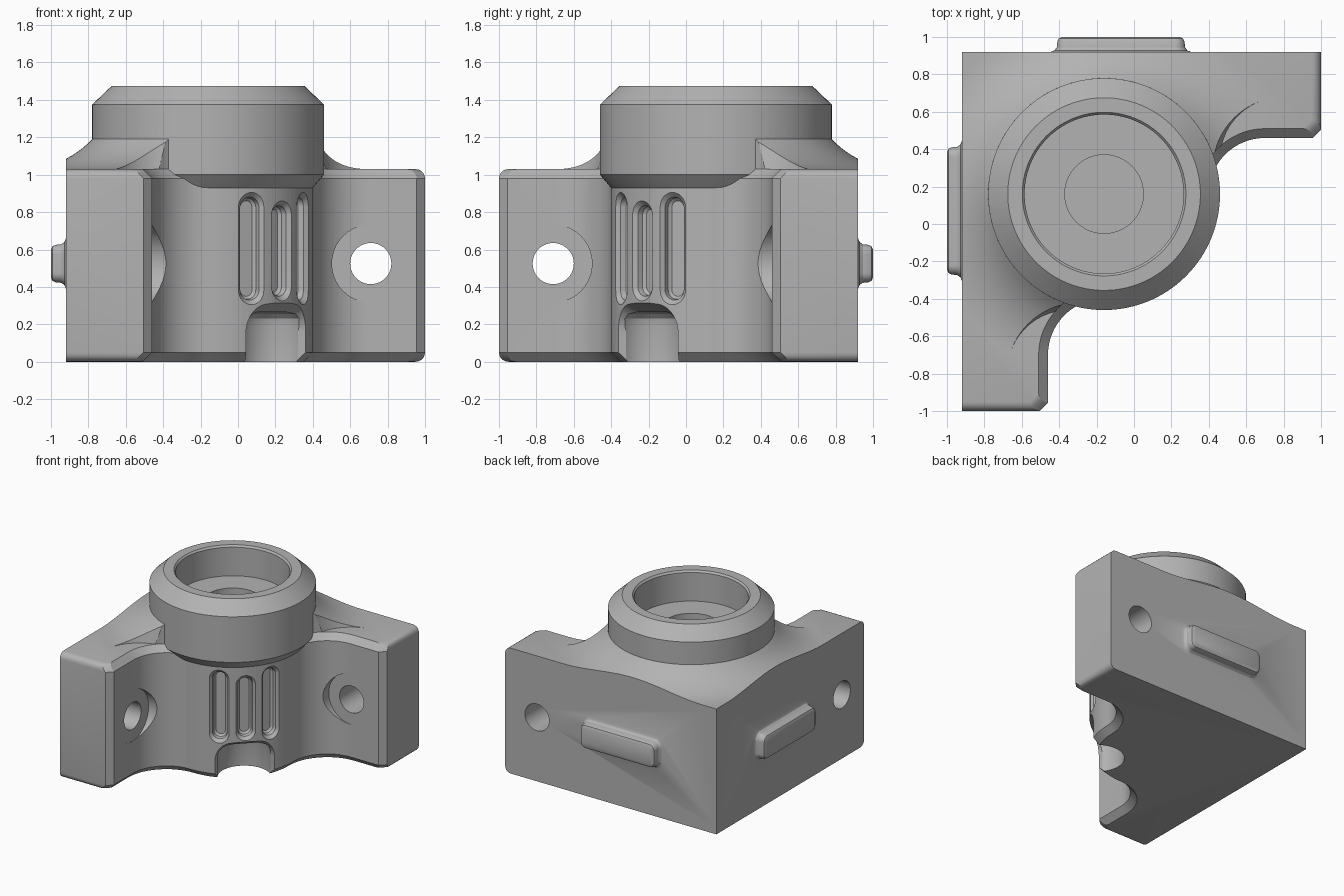
import bpy, bmesh
from math import sin, cos, pi, radians, sqrt
from mathutils import Vector

if "Cube" in bpy.data.objects:
    bpy.data.objects.remove(bpy.data.objects["Cube"])

grey = bpy.data.materials.new("plain_grey")
grey.use_nodes = True
grey.diffuse_color = (0.45, 0.45, 0.45, 1)
grey.node_tree.nodes["Principled BSDF"].inputs["Base Color"].default_value = grey.diffuse_color

AXIS = Vector((-0.16, 0.16, 0))
TOP = 1.03
MID = 0.525


def loft(name, rings):
    """Closed solid skinned through rings of equal point count."""
    bm = bmesh.new()
    loops = [[bm.verts.new(p) for p in ring] for ring in rings]
    n = len(loops[0])
    for a, b in zip(loops, loops[1:]):
        for i in range(n):
            j = (i + 1) % n
            bm.faces.new((a[i], a[j], b[j], b[i]))
    bm.faces.new(loops[0])
    bm.faces.new(loops[-1])
    bmesh.ops.remove_doubles(bm, verts=bm.verts, dist=1e-5)
    bmesh.ops.recalc_face_normals(bm, faces=bm.faces)
    mesh = bpy.data.meshes.new(name)
    bm.to_mesh(mesh)
    bm.free()
    mesh.materials.append(grey)
    ob = bpy.data.objects.new(name, mesh)
    bpy.context.collection.objects.link(ob)
    return ob


def boolean(target, other, operation):
    mod = target.modifiers.new(operation, 'BOOLEAN')
    mod.operation, mod.solver, mod.object = operation, 'EXACT', other
    bpy.context.view_layer.objects.active = target
    bpy.ops.object.modifier_apply(modifier=mod.name)
    bpy.data.objects.remove(other)


def turned(name, profile, centre=AXIS, n=96):
    """Solid of revolution about a vertical axis from (radius, z) pairs."""
    return loft(name, [[centre + Vector((r * cos(2 * pi * i / n), r * sin(2 * pi * i / n), z))
                        for i in range(n)] for r, z in profile])


def rounded(name, origin, angle, sections, seg=10):
    """Loft of upright rounded rectangles: (distance, half width, low z, high z, corner)."""
    out = Vector((cos(angle), sin(angle), 0))
    side = Vector((-sin(angle), cos(angle), 0))
    rings = []
    for dist, hw, z0, z1, rad in sections:
        ring = []
        for k, (u, z) in enumerate(((hw - rad, z1 - rad), (rad - hw, z1 - rad),
                                    (rad - hw, z0 + rad), (hw - rad, z0 + rad))):
            for i in range(seg + 1):
                t = pi / 2 * (k + i / seg)
                ring.append(origin + out * dist + side * (u + rad * cos(t))
                            + Vector((0, 0, z + rad * sin(t))))
        rings.append(ring)
    return loft(name, rings)


def outline(z, d=0.0, e=0.0):
    """Plan of the block, with inner side inset by d and arm ends by e."""
    half = [(1 - e, 0.92), (1 - e, 0.505 + d), (0.955 - e, 0.46 + d)]
    for i in range(17):
        t = pi / 2 * (1 + i / 16)
        half.append((0.7 + (0.3 + d) * cos(t), 0.16 + (0.3 + d) * sin(t)))
    for i in range(1, 13):
        t = -pi / 4 * i / 12
        half.append((AXIS.x + (0.56 - d) * cos(t), AXIS.y + (0.56 - d) * sin(t)))
    pts = [(-0.92, 0.92)] + half + [(-y, -x) for x, y in reversed(half[:-1])]
    return [Vector((x, y, z)) for x, y in pts]


# Corner block: chamfered inner side, rounded arm ends
C, STEPS = 0.05, 5
rings = []
for i in range(STEPS + 1):
    t = pi / 2 * i / STEPS
    rings.append(outline(C * (1 - cos(t)), C * cos(t), C * (1 - sin(t))))
for i in range(STEPS + 1):
    t = pi / 2 * i / STEPS
    rings.append(outline(TOP - C * (1 - sin(t)), C * sin(t), C * (1 - cos(t))))
body = loft("corner_block", rings)

# Sweeping flare from the block top up to the collar
R_OUT, R_IN, RISE = 0.99, 0.62, 0.16
rad = ((R_OUT - R_IN) ** 2 + RISE ** 2) / (2 * RISE)
profile = [(R_OUT, 0.98)]
for i in range(15):
    r = R_OUT + (R_IN - R_OUT) * i / 14
    profile.append((r, TOP + rad - sqrt(rad ** 2 - (R_OUT - r) ** 2)))
profile.append((0.5, TOP + RISE))
flare = turned("flare", profile, n=128)
boolean(flare, loft("flare_limit", [outline(0.9, C), outline(1.3, C)]), 'INTERSECT')
for x, y in ((0.79, 0.347), (-0.347, -0.79)):
    boolean(flare, turned("flare_cutter", [(0.31, 0.9), (0.33, TOP), (0.36, 1.18), (0.38, 1.3)],
                          Vector((x, y, 0))), 'DIFFERENCE')
boolean(body, flare, 'UNION')

# Collar, then its stepped bore
boolean(body, turned("collar", [(0.54, 0.91), (0.565, 0.935), (0.62, 1.0),
                                (0.62, 1.375), (0.515, 1.475)]), 'UNION')
boolean(body, turned("bore", [(0.21, 0.6), (0.21, 1.225), (0.425, 1.225),
                              (0.425, 1.46), (0.45, 1.49)]), 'DIFFERENCE')

# Bolt holes with spot faces, and raised pads on the outer walls
for angle, bolt, pad in ((pi / 2, Vector((0.71, 0, 0)), Vector((-0.07, 0, 0))),
                         (pi, Vector((0, -0.71, 0)), Vector((0, 0.07, 0)))):
    for r, a, b in ((0.11, 0.3, 1.1), (0.208, 0.1, 0.461)):
        boolean(body, rounded("bolt_hole", bolt, angle,
                              [(w, r, MID - r, MID + r, r) for w in (a, b)]), 'DIFFERENCE')
    sections = [(w, 0.34 + g, MID - 0.1 - g, MID + 0.1 + g, 0.05 + g)
                for w, g in ((0.9, 0.035), (0.92, 0.035), (0.928, 0.015), (0.945, 0.003),
                             (0.975, 0), (0.992, -0.008), (1.0, -0.025))]
    boolean(body, rounded("pad", pad, angle, sections), 'UNION')

# Three chamfered grip slots around the inner curve
for turn, low, high in ((-20.5, 0.3, 0.91), (0, 0.32, 0.865), (20.5, 0.3, 0.91)):
    sections = [(w, 0.085 - g, low + g, high - g, 0.084 - g)
                for w, g in ((0.49, 0.05), (0.505, 0.035), (0.535, 0.03), (0.565, 0), (0.6, -0.02))]
    boolean(body, rounded("slot", AXIS, radians(turn - 45), sections), 'DIFFERENCE')

# Foot notch: round recess with a flared arch mouth
diagonal = Vector((cos(pi / 4), -sin(pi / 4), 0))
boolean(body, turned("notch_recess", [(0.2, -0.1), (0.2, 0.19), (0.19, 0.23), (0.165, 0.255),
                                      (0.12, 0.265)], AXIS + diagonal * 0.5, 64), 'DIFFERENCE')
boolean(body, rounded("notch_mouth", AXIS, -pi / 4,
                      [(0.47, 0.19, -0.5, 0.26, 0.11), (0.56, 0.265, -0.5, 0.315, 0.15),
                       (0.62, 0.31, -0.5, 0.35, 0.17)]), 'DIFFERENCE')

# Smooth the curved walls, keep the machined edges crisp
bpy.ops.object.select_all(action='DESELECT')
body.select_set(True)
bpy.context.view_layer.objects.active = body
bpy.ops.object.shade_smooth_by_angle(angle=radians(28))
